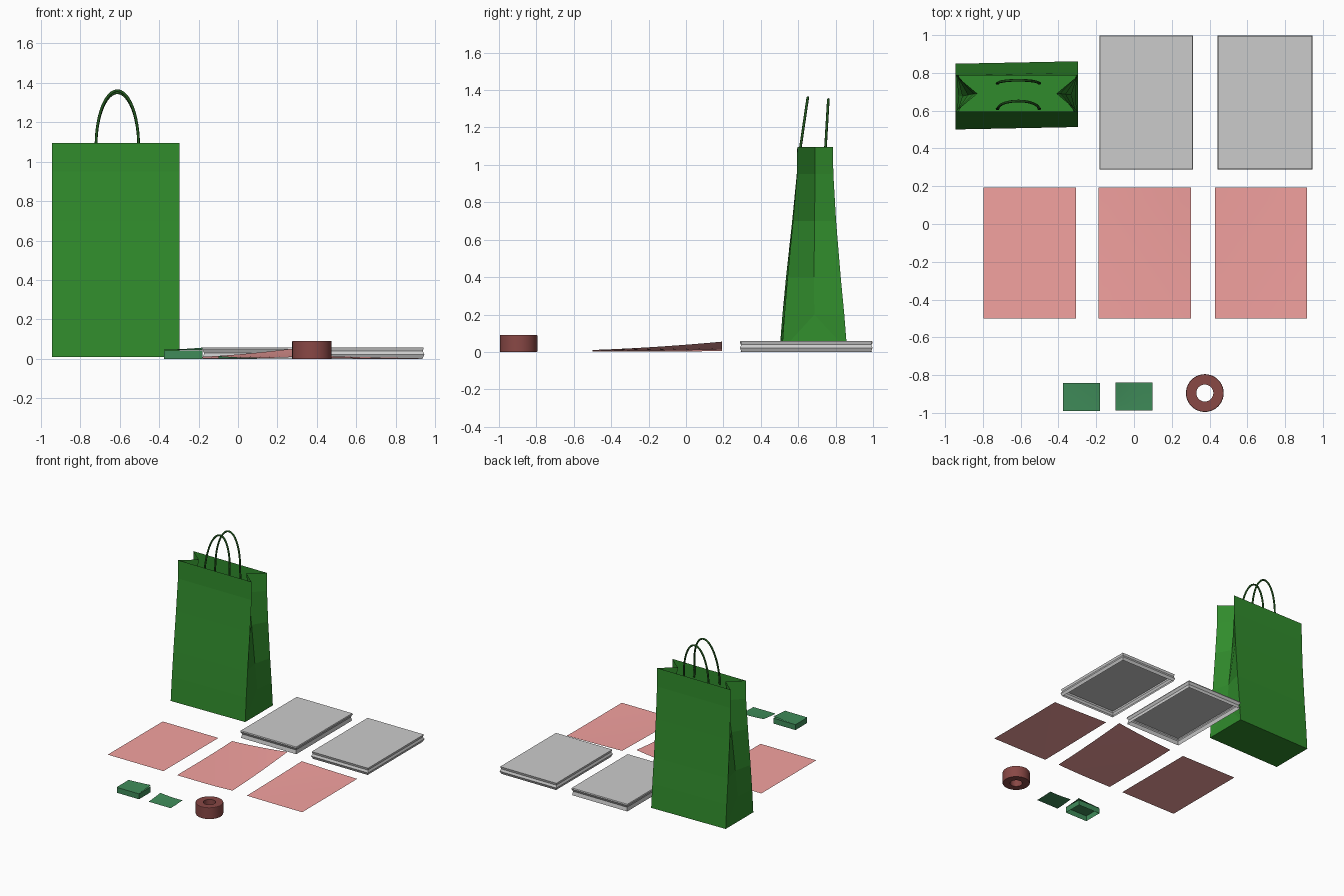
import bpy, bmesh
from math import sin, cos, pi

if "Cube" in bpy.data.objects:
    bpy.data.objects.remove(bpy.data.objects["Cube"])


def material(name, rgb):
    m = bpy.data.materials.new(name)
    m.diffuse_color = (*rgb, 1)
    m.use_nodes = True
    m.node_tree.nodes["Principled BSDF"].inputs["Base Color"].default_value = m.diffuse_color
    return m


BAG = material("bag green", (0.03, 0.26, 0.025))
CORD = material("cord green", (0.015, 0.09, 0.012))
PINK = material("pink paper", (0.9, 0.36, 0.35))
NOTE = material("note green", (0.05, 0.26, 0.10))
ROLL = material("roll red", (0.25, 0.065, 0.06))


def make(name, bm, mat=None, smooth=False):
    me = bpy.data.meshes.new(name)
    bm.to_mesh(me)
    bm.free()
    ob = bpy.data.objects.new(name, me)
    bpy.context.collection.objects.link(ob)
    if mat:
        me.materials.append(mat)
    if smooth:
        for p in me.polygons:
            p.use_smooth = True
    return ob


# Shopping bag: six-point sections with gussets folded into the sides
def bag():
    bm = bmesh.new()
    cx, hw = -0.62, 0.324
    # height, centre y, half depth, gusset depth
    levels = [(0.01, 0.681, 0.174, 0), (0.2, 0.681, 0.160, 0.015), (0.4, 0.681, 0.142, 0.035),
              (0.7, 0.685, 0.115, 0.065), (0.95, 0.69, 0.097, 0.095), (1.095, 0.69, 0.095, 0.115)]
    rows = []
    for z, cy, d, g in levels:
        twist = 0.02 * (1 - z / 1.1)
        pts = [(-hw, -d), (hw, -d), (hw - g, 0), (hw, d), (-hw, d), (-hw + g, 0)]
        if z < 0.1:
            pts = [pts[0], pts[1], None, pts[3], pts[4], None]
        rows.append([p and bm.verts.new((cx + p[0], cy + p[1] + p[0] * twist, z)) for p in pts])
    for a, b in zip(rows, rows[1:]):
        for i in range(6):
            j = (i + 1) % 6
            f = [v for v in (a[i], a[j], b[j], b[i]) if v]
            bm.faces.new(f)
        if a[2] is None:
            bm.faces.new((a[1], a[3], b[2]))
            bm.faces.new((a[4], a[0], b[5]))
    bm.faces.new([v for v in reversed(rows[0]) if v])
    make("shopping_bag", bm, BAG)


bag()


# Cord handles, fixed to the inside of the bag
def handle(name, wall_y, top_y, top_z):
    n = 24
    cx, r, z0 = -0.612, 0.108, 1.08
    pts = [(cx + r + 0.005, wall_y, 1.01)]
    for i in range(n + 1):
        a = pi * i / n
        s = sin(a)
        pts.append((cx + r * cos(a), wall_y + (top_y - wall_y) * s, z0 + (top_z - z0) * s))
    pts.append((cx - r - 0.005, wall_y, 1.01))
    cu = bpy.data.curves.new(name, 'CURVE')
    cu.dimensions = '3D'
    cu.bevel_depth = 0.007
    cu.bevel_resolution = 2
    cu.use_fill_caps = True
    sp = cu.splines.new('POLY')
    sp.points.add(len(pts) - 1)
    for p, co in zip(sp.points, pts):
        p.co = (*co, 1)
    cu.materials.append(CORD)
    ob = bpy.data.objects.new(name, cu)
    bpy.context.collection.objects.link(ob)
    bpy.ops.object.select_all(action='DESELECT')
    ob.select_set(True)
    bpy.context.view_layer.objects.active = ob
    bpy.ops.object.convert(target='MESH')


handle("front_handle", 0.610, 0.651, 1.36)
handle("back_handle", 0.745, 0.761, 1.35)


# Paper stacks: rectangular walls with a creased profile, open underneath
def stack(name, x0, x1, y0, y1, profile, mat=None):
    bm = bmesh.new()
    rings = []
    for z, i in profile:
        rings.append([bm.verts.new(c) for c in ((x0 + i, y0 + i, z), (x1 - i, y0 + i, z),
                                                (x1 - i, y1 - i, z), (x0 + i, y1 - i, z))])
    for a, b in zip(rings, rings[1:]):
        for k in range(4):
            j = (k + 1) % 4
            bm.faces.new((a[k], a[j], b[j], b[k]))
    bm.faces.new(rings[-1])
    make(name, bm, mat)


stack("left_paper_stack", -0.182, 0.313, 0.288, 0.998,
      [(0, 0.004), (0.03, 0.010), (0.05, 0.0), (0.058, 0.003)])
stack("right_paper_stack", 0.443, 0.945, 0.288, 0.998,
      [(0, 0.010), (0.022, 0.0), (0.04, 0.008), (0.058, 0.003)])
stack("note_pad", -0.375, -0.18, -0.99, -0.842, [(0, 0), (0.043, 0)], NOTE)


# Loose sheets: grids lifted by a height function of u (right) and v (back)
def sheet(name, x0, x1, y0, y1, z, lift, mat, n=10):
    bm = bmesh.new()
    bmesh.ops.create_grid(bm, x_segments=n, y_segments=n, size=0.5)
    for v in bm.verts:
        s, t = v.co.x + 0.5, v.co.y + 0.5
        v.co = (x0 + (x1 - x0) * s, y0 + (y1 - y0) * t, z + lift(s, t))
    make(name, bm, mat, True)


def corner(h, start):
    return lambda s, t: h * max(0, (s + t - start) / (2 - start)) ** 2


sheet("left_sheet", -0.798, -0.307, -0.5, 0.192, 0.003, lambda s, t: 0, PINK, 2)
sheet("middle_sheet", -0.187, 0.302, -0.5, 0.192, 0.003, corner(0.052, 0.4), PINK)
sheet("right_sheet", 0.428, 0.916, -0.5, 0.192, 0.003,
      lambda s, t: corner(0.012, 0.5)(1 - s, t), PINK)
sheet("pad_top_note", -0.375, -0.18, -0.99, -0.842, 0.045, corner(0.012, 0.5), NOTE)
sheet("loose_note", -0.098, 0.097, -0.987, -0.838, 0.002,
      lambda s, t: 0.013 * ((1 - s) * t) ** 1.5 + 0.006 * (s * t) ** 2, NOTE)


# Tape roll: rectangular ring section swept round
def roll():
    bm = bmesh.new()
    n = 40
    prof = [(0.045, 0), (0.098, 0), (0.1, 0.003), (0.1, 0.087), (0.098, 0.09), (0.045, 0.09)]
    grid = [[bm.verts.new((0.375 + r * cos(2 * pi * i / n), -0.895 + r * sin(2 * pi * i / n), z))
             for r, z in prof] for i in range(n)]
    for i in range(n):
        a, b = grid[i], grid[(i + 1) % n]
        for k in range(len(prof)):
            j = (k + 1) % len(prof)
            bm.faces.new((a[k], b[k], b[j], a[j]))
    bmesh.ops.recalc_face_normals(bm, faces=bm.faces[:])
    ob = make("tape_roll", bm, ROLL)
    bpy.ops.object.select_all(action='DESELECT')
    ob.select_set(True)
    bpy.context.view_layer.objects.active = ob
    bpy.ops.object.shade_smooth_by_angle()


roll()
